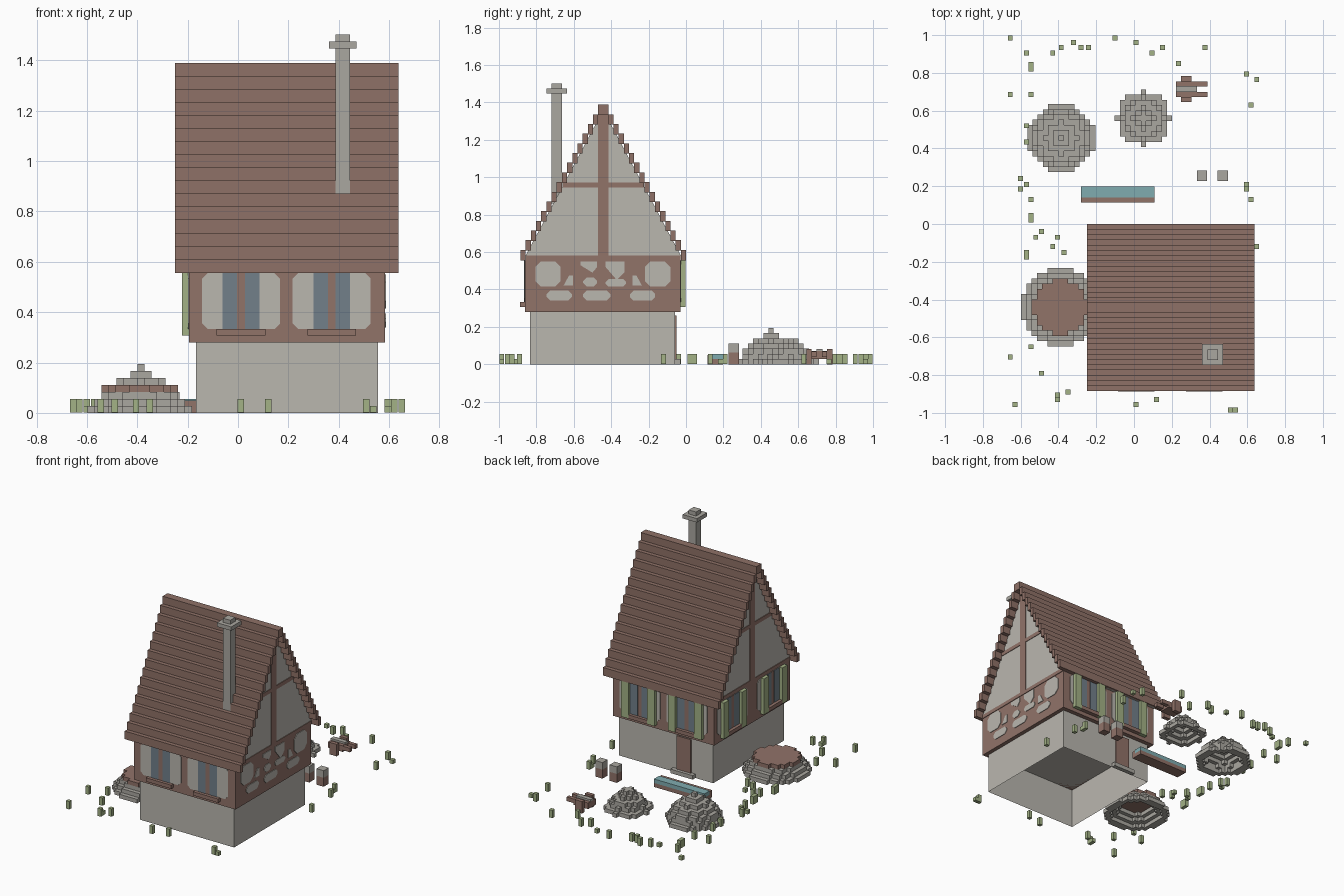
import bpy, bmesh, math
from mathutils import Vector

if "Cube" in bpy.data.objects:
    bpy.data.objects.remove(bpy.data.objects["Cube"])

V = 0.0277  # grid unit


def material(name, r, g, b):
    m = bpy.data.materials.new(name)
    lin = [((c / 255 + 0.055) / 1.055) ** 2.4 for c in (r, g, b)]
    m.diffuse_color = (*lin, 1)
    m.use_nodes = True
    m.node_tree.nodes["Principled BSDF"].inputs["Base Color"].default_value = m.diffuse_color
    return m


PLASTER = material("plaster", 186, 183, 175)
STONE = material("stone", 170, 167, 160)
TIMBER = material("timber", 145, 115, 105)
ROOF = material("roof_tile", 143, 113, 103)
GLASS = material("window_glass", 114, 128, 138)
GREEN = material("leaf_green", 163, 178, 134)
TEAL = material("water_teal", 128, 172, 176)


def finish(name, bm, mat):
    bmesh.ops.recalc_face_normals(bm, faces=bm.faces)
    me = bpy.data.meshes.new(name)
    bm.to_mesh(me)
    bm.free()
    me.materials.append(mat)
    ob = bpy.data.objects.new(name, me)
    bpy.context.collection.objects.link(ob)
    return ob


def boxes(name, mat, *items):
    """Each item is (x0, x1, y0, y1, z0, z1)."""
    bm = bmesh.new()
    for x0, x1, y0, y1, z0, z1 in items:
        for v in bmesh.ops.create_cube(bm, size=1)["verts"]:
            v.co = ((x0 + x1) / 2 + v.co.x * (x1 - x0),
                    (y0 + y1) / 2 + v.co.y * (y1 - y0),
                    (z0 + z1) / 2 + v.co.z * (z1 - z0))
    return finish(name, bm, mat)


def plates(name, mat, axis, pos, sign, polys, thick=0.004):
    """Thin prisms on a wall; axis 0 = wall across x, 1 = wall across y."""
    bm = bmesh.new()
    for pts in polys:
        f = bm.faces.new([bm.verts.new((pos, u, z) if axis == 0 else (u, pos, z)) for u, z in pts])
        new = bmesh.ops.extrude_face_region(bm, geom=[f])["geom"]
        off = Vector((sign * thick, 0, 0) if axis == 0 else (0, sign * thick, 0))
        bmesh.ops.translate(bm, vec=off, verts=[g for g in new if isinstance(g, bmesh.types.BMVert)])
    return finish(name, bm, mat)


def rect(u0, u1, z0, z1, c=0.0):
    """Rectangle with optional cut corners."""
    if not c:
        return [(u0, z0), (u1, z0), (u1, z1), (u0, z1)]
    return [(u0 + c, z0), (u1 - c, z0), (u1, z0 + c), (u1, z1 - c),
            (u1 - c, z1), (u0 + c, z1), (u0, z1 - c), (u0, z0 + c)]


def voxel_rings(name, mat, cx, cy, radii, z0=0.0, width=0.05, cap=True):
    """Stepped hollow mound: one ring of grid cells per layer, only outer faces kept."""
    cells = set()
    for k, r in enumerate(radii):
        n = int(r / V) + 2
        inner = -1 if cap and k == len(radii) - 1 else r - width
        for i in range(-n, n + 1):
            for j in range(-n, n + 1):
                if inner < math.hypot(i, j) * V <= r - V * 0.4:
                    cells.add((i, j, k))
    bm, verts = bmesh.new(), {}

    def vert(p):
        if p not in verts:
            verts[p] = bm.verts.new((cx + (p[0] - .5) * V, cy + (p[1] - .5) * V, z0 + p[2] * V))
        return verts[p]
    for c in cells:
        for a in range(3):
            for s in (0, 1):
                nb = list(c)
                nb[a] += 2 * s - 1
                if tuple(nb) in cells:
                    continue
                loop = []
                for p, q in ((0, 0), (1, 0), (1, 1), (0, 1)):
                    o = [0, 0, 0]
                    o[a], o[(a + 1) % 3], o[(a + 2) % 3] = s, p, q
                    loop.append(vert(tuple(c[t] + o[t] for t in range(3))))
                bm.faces.new(loop if s else loop[::-1])
    return finish(name, bm, mat)


# Ground floor walls, open underneath
base = boxes("ground_floor", PLASTER, (-.167, .555, -.835, -.06, 0, .28))
bm = bmesh.new()
bm.from_mesh(base.data)
bmesh.ops.delete(bm, geom=[f for f in bm.faces if f.normal.z < -.5], context='FACES_ONLY')
bm.to_mesh(base.data)
bm.free()

# Timber upper floor
X0, X1, Y0, Y1 = -.195, .583, -.86, -.03
boxes("upper_floor", TIMBER, (X0, X1, Y0, Y1, .28, .556))

# Door and doorstep at the back
plates("door", TIMBER, 1, -.06, 1, [rect(0, .11, .02, .26)], .008)
boxes("doorstep", STONE, (-.03, .14, -.06, -.03, 0, V))

# Windows: plaster panel, two panes and a sill, with shutters at the back and left
walls = (("front", 1, Y0, -1, (.012, .372), .155, False),
         ("back", 1, Y1, 1, (.012, .372), .155, True),
         ("left", 0, X0, -1, (-.225, -.665), .165, True))
for side, axis, pos, sign, centres, half, shutters in walls:
    lo, hi = sorted((pos, pos + sign * V))

    def block(u0, u1, z0, z1):
        return (lo, hi, u0, u1, z0, z1) if axis == 0 else (u0, u1, lo, hi, z0, z1)
    plates(side + "_wall_panels", PLASTER, axis, pos, sign,
           [rect(c - half, c + half, .333, .555, .022) for c in centres])
    plates(side + "_window_frames", TIMBER, axis, pos, sign,
           [rect(c - .017, c + .017, .333, .555) for c in centres], .006)
    plates(side + "_window_panes", GLASS, axis, pos, sign,
           [rect(c + o - .029, c + o + .029, .333, .555) for c in centres for o in (-.044, .044)], .007)
    w = .072 if shutters else .097
    boxes(side + "_sills", TIMBER, *[block(c - w, c + w, .307, .333) for c in centres])
    if shutters:
        boxes(side + "_shutters", GREEN,
              *[block(c + s * .1 - V, c + s * .1 + V, .307, .556) for c in centres for s in (-1, 1)])

# Plaster fields between the braces on the right wall
plates("right_wall_panels", PLASTER, 0, X1, 1, [
    rect(-.805, -.67, .415, .55, .03), rect(-.22, -.083, .415, .55, .03),
    [(-.655, .42), (-.605, .42), (-.605, .475), (-.625, .475)],
    [(-.285, .42), (-.235, .42), (-.265, .475), (-.285, .475)],
    [(-.565, .55), (-.475, .55), (-.475, .52), (-.5, .49), (-.565, .53)],
    [(-.43, .55), (-.33, .55), (-.33, .49), (-.37, .45), (-.43, .52)],
    rect(-.55, -.475, .415, .465, .02), rect(-.43, -.32, .415, .455, .015),
    rect(-.745, -.61, .34, .395, .02), rect(-.55, -.405, .34, .395, .02),
    rect(-.3, -.165, .34, .395, .02)])

# Gable block with timber strips on both ends
bm = bmesh.new()
tri = [(-.871, .556), (-.014, .556), (-.4425, 1.36)]
ends = [[bm.verts.new((x, y, z)) for y, z in tri] for x in (X0, X1)]
bm.faces.new(ends[0])
bm.faces.new(ends[1])
for i in range(3):
    j = (i + 1) % 3
    bm.faces.new((ends[0][i], ends[0][j], ends[1][j], ends[1][i]))
finish("gable_walls", bm, PLASTER)
for side, pos, sign in (("left", X0, -1), ("right", X1, 1)):
    plates(side + "_gable_beams", TIMBER, 0, pos, sign,
           [rect(-.4425 - V, -.4425 + V, .58, 1.34), rect(-.66, -.4425 - V, .945, .972),
            rect(-.4425 + V, -.225, .945, .972), rect(-.855, -.03, .556, .582)])

# Stepped roof courses, mirrored across the ridge
rows = []
for i in range(16):
    o, z = .4425 - i * V, .556 + i * .0518
    for s in (-1, 1):
        a, b = sorted((-.4425 + s * o, -.4425 + s * (o - V)))
        rows.append((-.25, .638, a, b, z, z + .0555))
boxes("roof_courses", ROOF, *rows)

# Chimney with cap
boxes("chimney", STONE, (.388, .444, -.719, -.664, .86, 1.45),
      (.361, .471, -.747, -.636, 1.447, 1.474), (.388, .444, -.719, -.664, 1.474, 1.502))

# Rubble mounds
voxel_rings("large_mound", STONE, -.385, .455, (.188, .17, .155, .13, .095, .065, .035))
voxel_rings("small_mound", STONE, .05, .56, (.15, .125, .1, .07, .04))

# Round stone basin filled with earth
voxel_rings("basin_wall", STONE, -.39, -.44, (.222, .195, .17), width=.06, cap=False)
voxel_rings("basin_earth", TIMBER, -.39, -.44, (.153,), z0=3 * V)

# Water trough
boxes("trough", TIMBER, (-.28, .108, .115, .198, 0, V), (-.28, .108, .115, .14, V, .05))
boxes("trough_water", TEAL, (-.28, .108, .14, .198, V, .055))

# Two barrels
boxes("barrels", TIMBER, *[(x - V, x + V, .228, .283, 0, .062) for x in (.36, .47)])
boxes("barrel_tops", STONE, *[(x - V, x + V, .228, .283, .062, .111) for x in (.36, .47)])

# Hand cart with load
boxes("cart", TIMBER, (.222, .333, .672, .755, V, .07), (.25, .305, .645, .672, 0, .083),
      (.25, .305, .755, .783, 0, .083), (.333, .388, .672, .698, .04, .068),
      (.333, .388, .728, .755, .04, .068))
boxes("cart_load", STONE, (.222, .333, .698, .73, .07, .083))

# Grass tufts around the yard
tufts = ((-.655, .985), (-.57, .905), (-.545, .845), (-.545, .82), (-.655, .685), (-.545, .685),
         (-.43, .905), (-.385, .935), (-.32, .96), (-.28, .935), (-.24, .935), (-.1, .985),
         (.01, .96), (.095, .905), (.15, .935), (.235, .85), (.375, .935), (.595, .795),
         (.65, .765), (.62, .63), (-.57, .52), (-.57, .435), (-.6, .24), (-.57, .21),
         (-.6, .185), (-.545, .13), (-.545, .045), (-.545, .02), (-.49, -.04), (-.52, -.07),
         (-.405, -.07), (-.43, -.12), (-.37, -.15), (-.57, -.15), (-.57, -.175), (.595, .21),
         (.595, .185), (.62, .13), (.65, -.12), (-.655, -.705), (-.49, -.79), (-.35, -.89),
         (-.405, -.905), (-.405, -.93), (-.63, -.955), (.01, -.955), (.12, -.93),
         (.51, -.985), (.537, -.985), (-.545, -.65))
h = V / 2 - .001
boxes("grass_tufts", GREEN, *[(x - h, x + h, y - h, y + h, .001, .055 if i % 6 else V)
                              for i, (x, y) in enumerate(tufts)])
